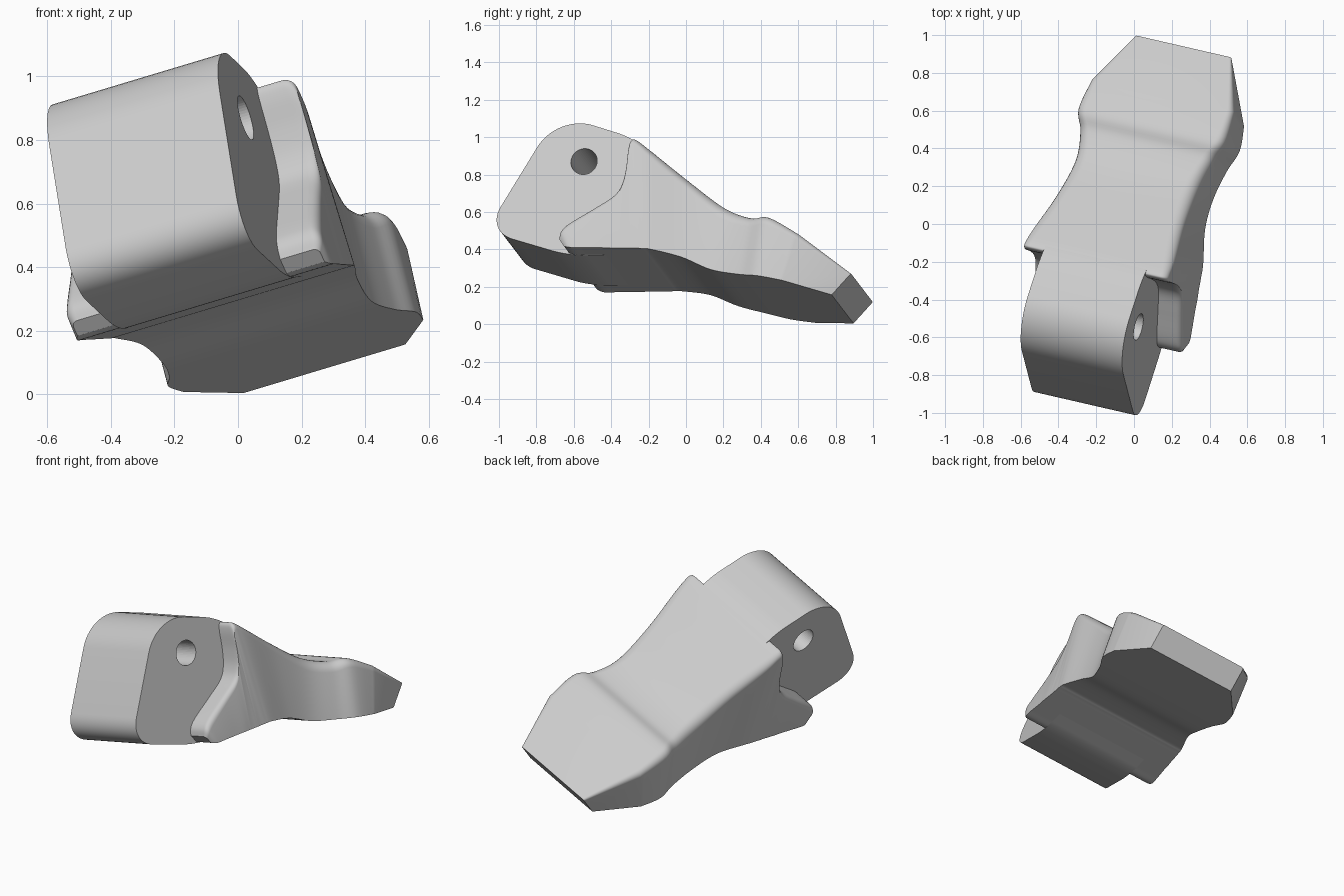
import bpy, bmesh, math
from mathutils import Matrix, Vector

cube = bpy.data.objects.get("Cube")
if cube:
    bpy.data.objects.remove(cube, do_unlink=True)

# One plain grey material
grey = bpy.data.materials.new("light_grey")
grey.use_nodes = True
colour = (0.6, 0.6, 0.6, 1)
grey.diffuse_color = colour
grey.node_tree.nodes["Principled BSDF"].inputs["Base Color"].default_value = colour

# Tilted part frame: width, length and height axes, centred on the part's mid plane
width = Vector((0.935, -0.215, 0.281)).normalized()
length = Vector((0.224, 0.975, 0)).normalized()
height = width.cross(length)
frame = Matrix((width, length, height)).transposed().to_4x4()
frame.translation = width * 0.097


def make(name, bm):
    bmesh.ops.recalc_face_normals(bm, faces=bm.faces)
    mesh = bpy.data.meshes.new(name)
    bm.to_mesh(mesh)
    bm.free()
    mesh.materials.append(grey)
    ob = bpy.data.objects.new(name, mesh)
    bpy.context.collection.objects.link(ob)
    ob.matrix_world = frame
    return ob


def smooth(ob, angle):
    bpy.ops.object.select_all(action='DESELECT')
    ob.select_set(True)
    bpy.context.view_layer.objects.active = ob
    bpy.ops.object.shade_smooth_by_angle(angle=math.radians(angle))


def loft(rings):
    bm = bmesh.new()
    rows = [[bm.verts.new(p) for p in ring] for ring in rings]
    for a, b in zip(rows, rows[1:]):
        for i in range(len(a)):
            j = (i + 1) % len(a)
            bm.faces.new((a[i], a[j], b[j], b[i]))
    bm.faces.new(rows[0])
    bm.faces.new(rows[-1])
    return bm


def round_corners(corners, steps=14):
    # each corner is (length, height, tangent distance)
    out = []
    for i, (y, z, d) in enumerate(corners):
        p = Vector((y, z))
        if not d:
            out.append(p)
            continue
        a = p + (Vector(corners[i - 1][:2]) - p).normalized() * d
        b = p + (Vector(corners[(i + 1) % len(corners)][:2]) - p).normalized() * d
        for k in range(steps + 1):
            t = k / steps
            ca, cb = a.lerp(p, 0.57), b.lerp(p, 0.57)
            out.append(a * (1 - t) ** 3 + ca * 3 * t * (1 - t) ** 2
                       + cb * 3 * t * t * (1 - t) + b * t ** 3)
    return out


def spline(points, steps=6):
    out = []
    for i in range(len(points) - 1):
        p0, p1, p2, p3 = (points[min(max(i + k, 0), len(points) - 1)] for k in (-1, 0, 1, 2))
        for k in range(steps):
            t = k / steps
            out.append([0.5 * (2 * b + (c - a) * t + (2 * a - 5 * b + 4 * c - d) * t * t
                               + (3 * b - a - 3 * c + d) * t ** 3)
                        for a, b, c, d in zip(p0, p1, p2, p3)])
    return out + [list(points[-1])]


# Knuckle block: rounded profile extruded across the width
profile = round_corners([(-0.1, 0.785, 0), (-0.272, 0.928, 0.08), (-0.689, 1.058, 0.21),
                         (-1.04, 0.406, 0.155), (-0.57, 0.268, 0.1), (-0.1, 0.285, 0)])
knuckle = make("knuckle_block", loft([[(s, p.x, p.y) for p in profile] for s in (-0.287, 0.287)]))

# Pin hole through the knuckle
bm = bmesh.new()
bmesh.ops.create_cone(bm, cap_ends=True, segments=48, radius1=0.072, radius2=0.072, depth=1,
                      matrix=Matrix.Translation((0, -0.526, 0.794)) @ Matrix.Rotation(math.pi / 2, 4, 'Y'))
cutter = make("pin_hole_cutter", bm)
cutter.hide_render = True
cutter.hide_viewport = True
cut = knuckle.modifiers.new("pin_hole", 'BOOLEAN')
cut.object = cutter
cut.operation = 'DIFFERENCE'
cut.solver = 'EXACT'

# Body stations: bottom length/height, top length/height, half width, edge radius
stations = [
    (-0.575, 0.285, -0.607, 0.33, 0.415, 0.02),
    (-0.54, 0.275, -0.595, 0.375, 0.428, 0.03),
    (-0.47, 0.275, -0.55, 0.42, 0.426, 0.035),
    (-0.38, 0.275, -0.42, 0.505, 0.42, 0.035),
    (-0.32, 0.275, -0.32, 0.575, 0.418, 0.035),
    (-0.28, 0.275, -0.28, 0.645, 0.415, 0.035),
    (-0.25, 0.275, -0.264, 0.74, 0.413, 0.035),
    (-0.22, 0.275, -0.26, 0.84, 0.412, 0.035),
    (-0.19, 0.275, -0.25, 0.885, 0.41, 0.04),
    (-0.15, 0.275, -0.225, 0.887, 0.408, 0.04),
    (-0.1, 0.272, -0.148, 0.833, 0.4, 0.05),
    (0.06, 0.24, 0.055, 0.681, 0.362, 0.06),
    (0.22, 0.175, 0.263, 0.533, 0.35, 0.07),
    (0.38, 0.14, 0.42, 0.466, 0.378, 0.06),
    (0.5, 0.12, 0.531, 0.455, 0.416, 0.05),
    (0.633, 0.098, 0.7, 0.362, 0.403, 0.035),
]
tip = (0.877, 0.056, 0.975, 0.175, 0.272, 0.012)


def section(st):
    # flat bottom, upright sides and rounded upper edges
    base, top = Vector((0, st[0], st[1])), Vector((0, st[2], st[3]))
    up = (top - base).normalized()
    tall, half, r = (top - base).length, st[4], st[5]
    side = [(half, 0)]
    for k in range(7):
        a = math.pi / 2 * k / 6
        side.append((half - r + r * math.cos(a), tall - r + r * math.sin(a)))
    outline = side + [(-s, h) for s, h in reversed(side)]
    return [base + up * h + Vector((s, 0, 0)) for s, h in outline]


body = make("finger_body", loft([section(st) for st in spline(stations) + [tip]]))

smooth(knuckle, 25)
smooth(body, 28)
